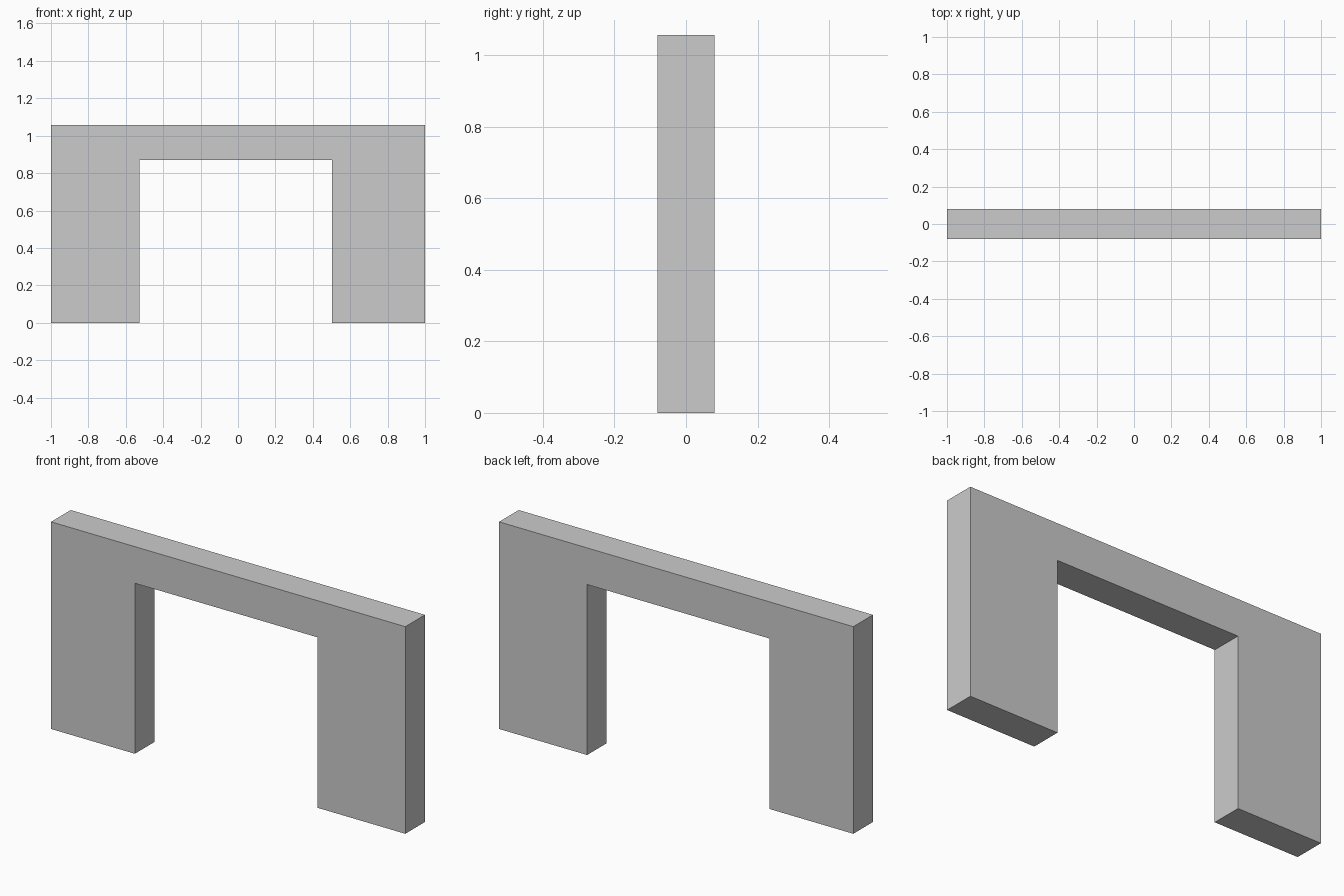
import bpy
import bmesh

if "Cube" in bpy.data.objects:
    bpy.data.objects.remove(bpy.data.objects["Cube"])

HALF_DEPTH = 0.079
TOP = 1.057
OPENING_TOP = 0.87

# Front outline of the wall with its doorway opening (x, z)
outline = [
    (-1, 0), (-0.527, 0), (-0.527, OPENING_TOP), (0.503, OPENING_TOP),
    (0.503, 0), (1, 0), (1, TOP), (-1, TOP),
]

# Extrude the outline through the wall thickness
bm = bmesh.new()
front = bm.faces.new([bm.verts.new((x, -HALF_DEPTH, z)) for x, z in outline])
extruded = bmesh.ops.extrude_face_region(bm, geom=[front], use_keep_orig=True)
back_verts = [g for g in extruded["geom"] if isinstance(g, bmesh.types.BMVert)]
bmesh.ops.translate(bm, verts=back_verts, vec=(0, 2 * HALF_DEPTH, 0))
bmesh.ops.recalc_face_normals(bm, faces=bm.faces)

mesh = bpy.data.meshes.new("doorway_wall")
bm.to_mesh(mesh)
bm.free()
bpy.context.collection.objects.link(bpy.data.objects.new("doorway_wall", mesh))
